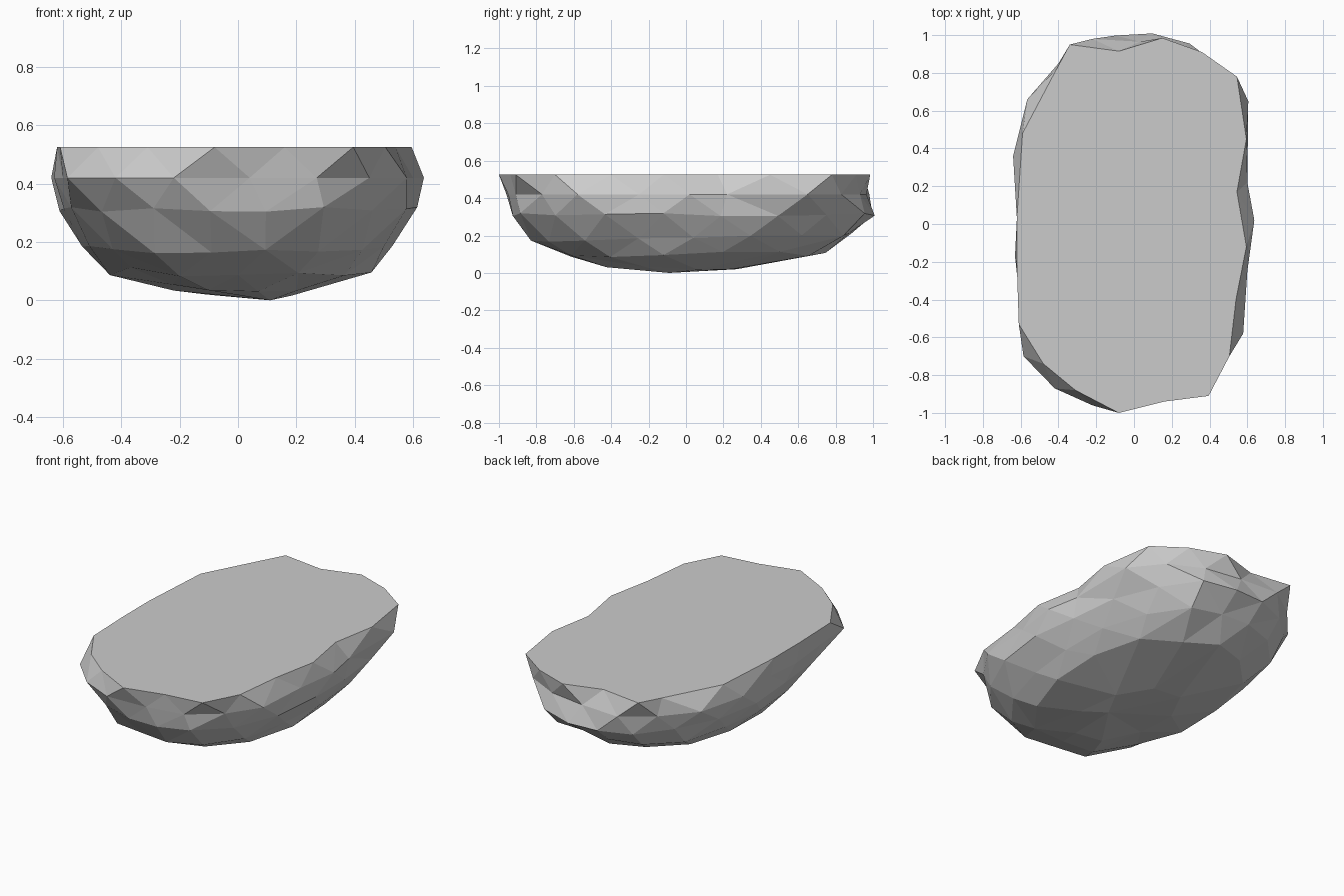
import bpy, math, random

if "Cube" in bpy.data.objects:
    bpy.data.objects.remove(bpy.data.objects["Cube"])

random.seed(4)

# Flat rim outline and the slightly wider belt below it (x, y), counter-clockwise
rim = [(.545, .17), (.595, .45), (.545, .78), (.36, .91), (.15, .985), (-.08, .915),
       (-.34, .95), (-.41, .82), (-.59, .48), (-.62, .03), (-.62, -.22), (-.61, -.53),
       (-.48, -.74), (-.31, -.88), (-.08, -1), (.16, -.94), (.395, -.91), (.505, -.70),
       (.54, -.40), (.595, -.12)]
belt = [(.637, .02), (.60, .22), (.605, .65), (.46, .83), (.26, .93), (.03, .965),
        (-.22, .98), (-.40, .85), (-.565, .66), (-.64, .36), (-.61, .05), (-.63, -.17),
        (-.60, -.45), (-.585, -.70), (-.42, -.87), (-.22, -.96), (.04, -.95), (.27, -.91),
        (.45, -.77), (.578, -.58), (.60, -.25)]


def ring(n, cx, rx, y0, y1, z, jitter, turn, tilt=0, power=2.5):
    """Roughened rounded-oblong ring of n points, tilted along y."""
    pts, ey = [], (y1 - y0) / 2
    for i in range(n):
        a = 2 * math.pi * (i + turn) / n
        # spread points evenly along the long sides
        a = math.atan2(math.sin(a) * ey, math.cos(a) * rx)
        c, s = math.cos(a), math.sin(a)
        r = (abs(c / rx) ** power + abs(s / ey) ** power) ** (-1 / power)
        k = 1 + random.uniform(-jitter, jitter)
        pts.append((cx + c * r * k, (y0 + y1) / 2 + s * r * k,
                    z + tilt * s + random.uniform(-jitter, jitter) * .4))
    return pts


rings = [[(x, y, .525) for x, y in rim],
         [(x, y, .42) for x, y in belt],
         ring(20, 0, .605, -.93, 1.0, .312, .025, .5),
         ring(18, 0, .53, -.82, .90, .19, .03, 0, .02),
         ring(14, 0, .445, -.64, .72, .098, .04, .5),
         ring(8, -.02, .22, -.43, .28, .034, .05, .5)]

verts, spans = [], []
for r in rings:
    # start every ring at its smallest angle so neighbours line up
    r.sort(key=lambda p: math.atan2(p[1] / 1.6, p[0]) % (2 * math.pi))
    spans.append(range(len(verts), len(verts) + len(r)))
    verts += r


def angle(i):
    return math.atan2(verts[i][1] / 1.6, verts[i][0]) % (2 * math.pi)


def zip_rings(up, low):
    """Triangulate the band between two rings of different counts."""
    up, low = list(up), list(low)
    n, m, i, j, out = len(up), len(low), 0, 0, []

    def at(loop, k):
        return angle(loop[k % len(loop)]) + 2 * math.pi * (k // len(loop))
    while i < n or j < m:
        a, b = up[i % n], low[j % m]
        if j == m or (i < n and at(up, i + 1) + at(up, i) < at(low, j + 1) + at(low, j)):
            out.append((a, b, up[(i + 1) % n]))
            i += 1
        else:
            out.append((a, b, low[(j + 1) % m]))
            j += 1
    return out


# Flat top, faceted bands, and a low point closing the underside
faces = [tuple(spans[0])]
for up, low in zip(spans, spans[1:]):
    faces += zip_rings(up, low)
keel = len(verts)
verts.append((.11, -.09, 0))
last = list(spans[-1])
faces += [(a, keel, b) for a, b in zip(last, last[1:] + last[:1])]

mesh = bpy.data.meshes.new("flat_topped_rock")
mesh.from_pydata(verts, [], faces)
mesh.validate()
mesh.update()
rock = bpy.data.objects.new("flat_topped_rock", mesh)
bpy.context.collection.objects.link(rock)
